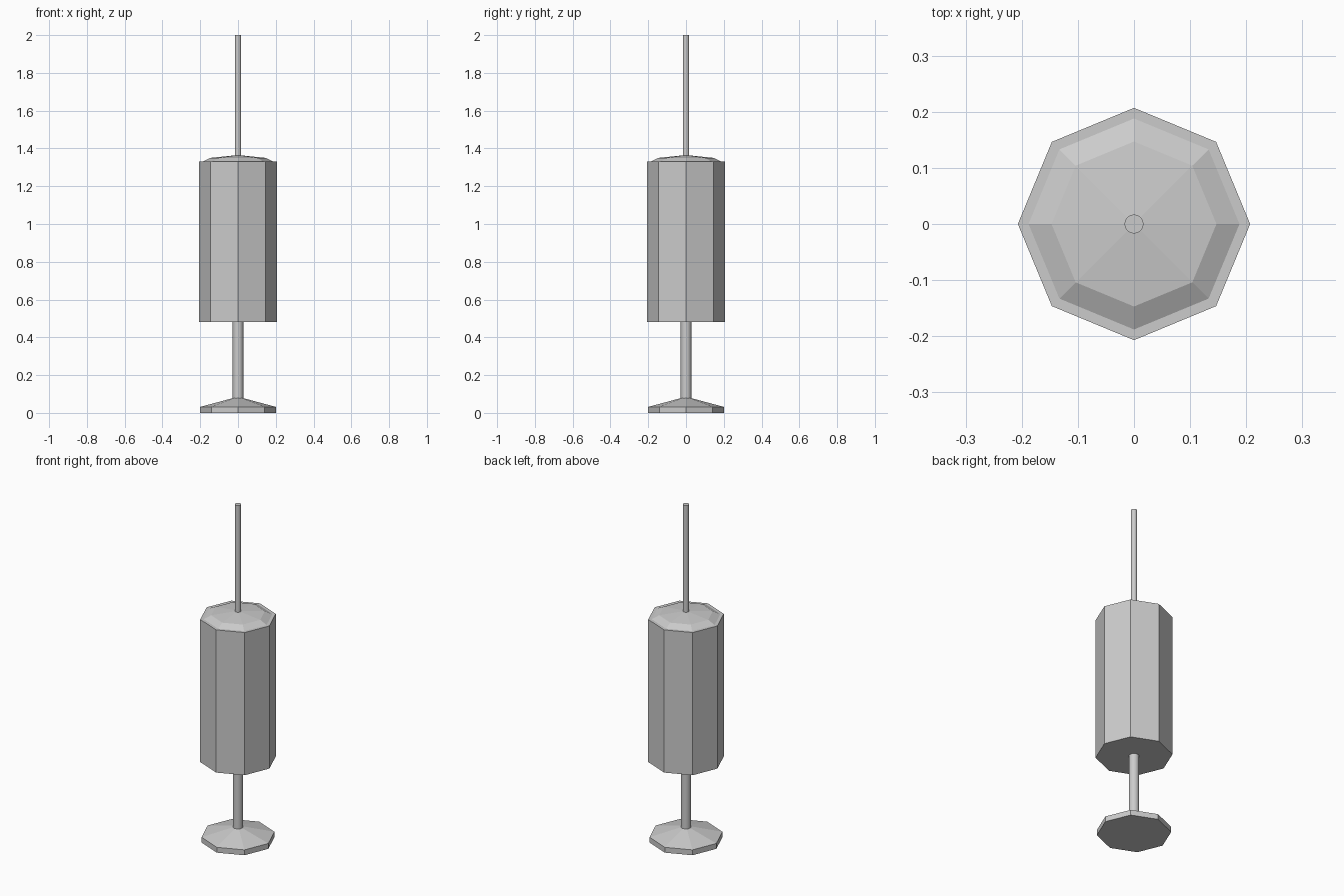
import bpy, bmesh
from math import cos, sin, tau

if "Cube" in bpy.data.objects:
    bpy.data.objects.remove(bpy.data.objects["Cube"])


def lathe(name, profile, sides, smooth=False):
    """Spin (radius, z) points into a closed solid; radius 0 makes a point."""
    bm = bmesh.new()
    rings = []
    for r, z in profile:
        n = sides if r > 0 else 1
        rings.append([bm.verts.new((r * cos(tau * i / sides), r * sin(tau * i / sides), z))
                      for i in range(n)])
    for a, b in zip(rings, rings[1:]):
        for i in range(sides):
            j = (i + 1) % sides
            if len(b) == 1:
                bm.faces.new((a[i], a[j], b[0]))
            else:
                bm.faces.new((a[i], a[j], b[j], b[i]))
    bm.faces.new(rings[0][::-1])
    if len(rings[-1]) > 1:
        bm.faces.new(rings[-1])
    mesh = bpy.data.meshes.new(name)
    bm.to_mesh(mesh)
    bm.free()
    obj = bpy.data.objects.new(name, mesh)
    bpy.context.collection.objects.link(obj)
    if smooth:
        bpy.ops.object.select_all(action='DESELECT')
        bpy.context.view_layer.objects.active = obj
        obj.select_set(True)
        bpy.ops.object.shade_smooth_by_angle()
    return obj


# Octagonal foot with a shallow sloped top
lathe("foot", [(0.2, 0), (0.2, 0.032), (0.028, 0.078)], 8)
# Lower pole between foot and body
lathe("lower_pole", [(0.028, 0.07), (0.028, 0.482)], 16, smooth=True)
# Octagonal main body
lathe("body", [(0.207, 0.48), (0.207, 1.33)], 8)
# Low faceted cap on the body
lathe("cap", [(0.188, 1.33), (0.147, 1.35), (0, 1.365)], 8)
# Thin upper rod
lathe("upper_rod", [(0.017, 1.355), (0.017, 2.0)], 16, smooth=True)
